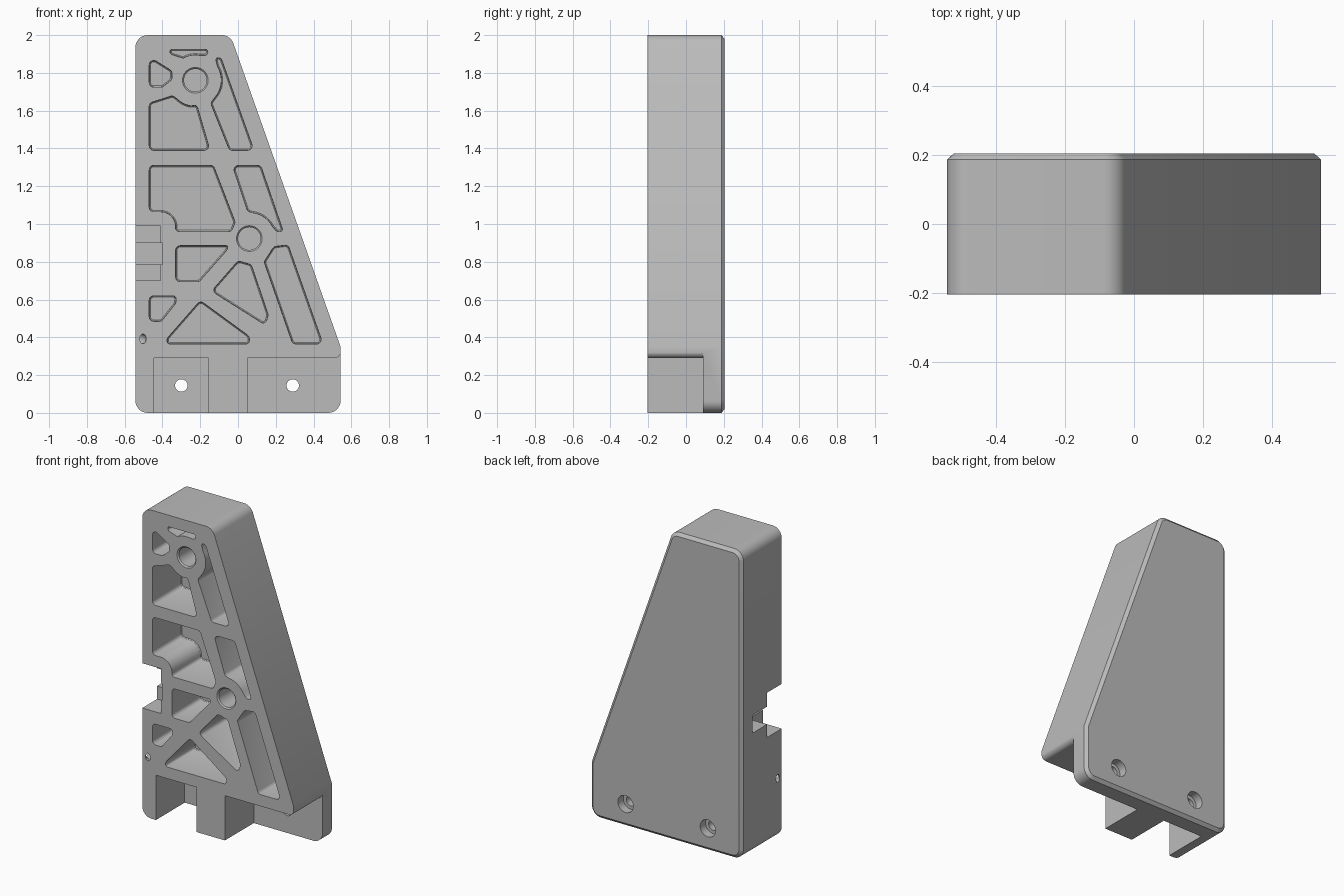
import bpy, bmesh, math
from mathutils import Vector, Matrix

cube = bpy.data.objects.get("Cube")
if cube:
    bpy.data.objects.remove(cube, do_unlink=True)

grey = bpy.data.materials.new("matte grey")
grey.use_nodes = True
colour = (0.5, 0.5, 0.5, 1)
grey.diffuse_color = colour
grey.node_tree.nodes["Principled BSDF"].inputs["Base Color"].default_value = colour

FRONT, BACK, FLOOR = -0.205, 0.205, 0.09


def cross(a, b):
    return a.x * b.y - a.y * b.x


def rounded(points, radius, steps=6):
    """Round each corner of an x-z polygon; a third value overrides the radius."""
    out = []
    for i, p in enumerate(points):
        c = Vector(p[:2])
        a = Vector(points[i - 1][:2]) - c
        b = Vector(points[(i + 1) % len(points)][:2]) - c
        r = p[2] if len(p) > 2 else radius
        half = a.angle(b) / 2
        if r == 0 or half > 1.55:
            out.append(c)
            continue
        cut = min(r / math.tan(half), a.length * 0.48, b.length * 0.48)
        r = cut * math.tan(half)
        centre = c + (a.normalized() + b.normalized()).normalized() * (r / math.sin(half))
        v0 = c + a.normalized() * cut - centre
        v1 = c + b.normalized() * cut - centre
        sweep = math.atan2(cross(v0, v1), v0.dot(v1))
        start = math.atan2(v0.y, v0.x)
        for k in range(steps + 1):
            t = start + sweep * k / steps
            out.append(centre + Vector((math.cos(t), math.sin(t))) * r)
    return out


def shrunk(outline, dist):
    """Offset a closed x-z outline inwards."""
    n = len(outline)
    side = math.copysign(1, sum(cross(outline[i - 1], outline[i]) for i in range(n)))
    out = []
    for i, c in enumerate(outline):
        a = (c - outline[i - 1]).normalized()
        b = (outline[(i + 1) % n] - c).normalized()
        na, nb = Vector((-a.y, a.x)), Vector((-b.y, b.x))
        out.append(c + (na + nb) * (side * dist / (1 + na.dot(nb))))
    return out


def finish(name, bm):
    bmesh.ops.recalc_face_normals(bm, faces=bm.faces[:])
    if bm.calc_volume(signed=True) < 0:
        bmesh.ops.reverse_faces(bm, faces=bm.faces[:])
    mesh = bpy.data.meshes.new(name)
    bm.to_mesh(mesh)
    bm.free()
    mesh.materials.append(grey)
    obj = bpy.data.objects.new(name, mesh)
    bpy.context.collection.objects.link(obj)
    return obj


def prism(name, outline, y0, y1, rims=()):
    """Extrude an x-z outline along y; rims are (total inset, y) rings after y1."""
    bm = bmesh.new()
    rings = []
    for inset, y in [(0, y0), (0, y1), *rims]:
        rings.append([bm.verts.new((p.x, y, p.y)) for p in shrunk(outline, inset)])
    n = len(outline)
    for r0, r1 in zip(rings, rings[1:]):
        for i in range(n):
            bm.faces.new((r0[i - 1], r0[i], r1[i], r1[i - 1]))
    bm.faces.new(rings[0][::-1])
    bm.faces.new(rings[-1])
    return finish(name, bm)


def cylinder(name, x, z, r0, r1, y0, y1):
    bm = bmesh.new()
    place = Matrix.Translation((x, (y0 + y1) / 2, z)) @ Matrix.Rotation(-math.pi / 2, 4, "X")
    bmesh.ops.create_cone(bm, cap_ends=True, segments=40, radius1=r0, radius2=r1,
                          depth=y1 - y0, matrix=place)
    return finish(name, bm)


def box(name, x0, x1, y0, y1, z0, z1):
    corners = [(x0, z0), (x1, z0), (x1, z1), (x0, z1)]
    return prism(name, [Vector(c) for c in corners], y0, y1)


# Main body with chamfered back rim
body = prism("bracket_body", rounded([
    (-0.543, 0), (0.543, 0), (0.543, 0.35, 0), (-0.04, 2), (-0.543, 2)], 0.065, 8),
    FRONT, BACK - 0.018, [(0.02, BACK)])


def carve(cutter):
    cutter.hide_render = True
    mod = body.modifiers.new("cut", "BOOLEAN")
    mod.operation = "DIFFERENCE"
    mod.solver = "EXACT"
    mod.object = cutter
    bpy.context.view_layer.objects.active = body
    bpy.ops.object.modifier_apply(modifier=mod.name)
    bpy.data.objects.remove(cutter, do_unlink=True)


def ring(cx, cz, r, start, end, steps=8):
    """Sharp points along an arc, angles in degrees."""
    angles = [math.radians(start + (end - start) * k / steps) for k in range(steps + 1)]
    return [(cx + r * math.cos(a), cz + r * math.sin(a), 0) for a in angles]


TOP, MID = (-0.226, 1.761), (0.06, 0.923)

# Lightening pockets between the ribs
pockets = [
    [(-0.47, 1.885), (-0.35, 1.81), (-0.35, 1.765), (-0.40, 1.725), (-0.47, 1.725)],
    [(-0.36, 1.925), (-0.16, 1.925), (-0.16, 1.893)] + ring(*TOP, 0.134, 78, 119)
    + [(-0.36, 1.9)],
    [(-0.12, 1.88), (-0.09, 1.88), (0.085, 1.39), (-0.045, 1.39), (-0.145, 1.64)]
    + ring(*TOP, 0.138, -42, 32),
    [(-0.47, 1.39), (-0.148, 1.39), (-0.218, 1.63)] + ring(*TOP, 0.138, -100, -133)
    + [(-0.345, 1.68), (-0.47, 1.64)],
    [(-0.47, 1.31), (-0.13, 1.31), (-0.015, 1.01), (-0.035, 0.96), (-0.33, 0.96)]
    + ring(-0.41, 0.985, 0.08, 10, 90) + [(-0.47, 1.065)],
    [(-0.03, 1.31), (0.12, 1.31), (0.24, 0.96), (0.205, 0.96)]
    + ring(*MID, 0.138, 28, 85) + [(0.05, 1.07)],
    [(-0.33, 0.885), (-0.05, 0.885), (-0.06, 0.86), (-0.205, 0.695), (-0.33, 0.695)],
    [(0, 0.805), (0.07, 0.785), (0.16, 0.52), (0.145, 0.465), (-0.14, 0.645)],
    [(-0.20, 0.595), (0.06, 0.405), (0.06, 0.365), (-0.375, 0.365), (-0.375, 0.395)],
    [(0.138, 0.80), (0.19, 0.88), (0.265, 0.89), (0.45, 0.365), (0.29, 0.365)],
    [(-0.47, 0.62), (-0.325, 0.62), (-0.33, 0.58), (-0.405, 0.485), (-0.47, 0.485)],
]
for points in pockets:
    carve(prism("pocket_cutter", rounded(points, 0.024), -0.3, FLOOR - 0.01,
                [(0.002, FLOOR - 0.004), (0.007, FLOOR)]))

# Blind round sockets with a small lead-in
for x, z in (TOP, MID):
    carve(cylinder("socket_cutter", x, z, 0.06, 0.06, -0.3, FLOOR))
    carve(cylinder("socket_lead_in", x, z, 0.076, 0.06, FRONT - 0.008, FRONT + 0.008))

# Foot recesses, leaving the back plate
carve(box("left_foot_cutter", -0.445, -0.155, -0.3, FLOOR, -0.1, 0.29))
carve(prism("right_foot_cutter", rounded([
    (0.05, -0.1), (0.05, 0.29), (0.543, 0.29, 0.055), (0.545, 0.36),
    (0.7, 0.36), (0.7, -0.1)], 0), -0.3, FLOOR))

# Stepped notch in the straight side
carve(box("notch_cutter", -0.7, -0.41, -0.3, -0.054, 0.70, 0.99))
carve(box("notch_slot_cutter", -0.7, -0.40, -0.3, 0.095, 0.785, 0.90))
bore = bmesh.new()
bmesh.ops.create_cone(bore, cap_ends=True, segments=16, radius1=0.014, radius2=0.014, depth=0.14,
                      matrix=Matrix.Translation((-0.37, 0.02, 0.84))
                      @ Matrix.Rotation(math.pi / 2, 4, "Y"))
carve(finish("wire_hole_cutter", bore))

# Screw holes with counterbores at the back
for x in (-0.30, 0.29):
    carve(cylinder("screw_hole_cutter", x, 0.145, 0.033, 0.033, 0.0, 0.3))
    carve(cylinder("counterbore_cutter", x, 0.145, 0.055, 0.055, 0.15, 0.3))

# Curved tie tunnel around the front corner
bpy.ops.mesh.primitive_torus_add(location=(-0.543, FRONT, 0.392), major_radius=0.04,
                                 minor_radius=0.017, major_segments=32, minor_segments=16)
tie = bpy.context.object
tie.scale.z = 1.5
bpy.context.view_layer.update()
carve(tie)

bpy.ops.object.select_all(action="DESELECT")
body.select_set(True)
bpy.context.view_layer.objects.active = body
body.data.materials.clear()
body.data.materials.append(grey)
bpy.ops.object.shade_smooth_by_angle(angle=math.radians(30))
